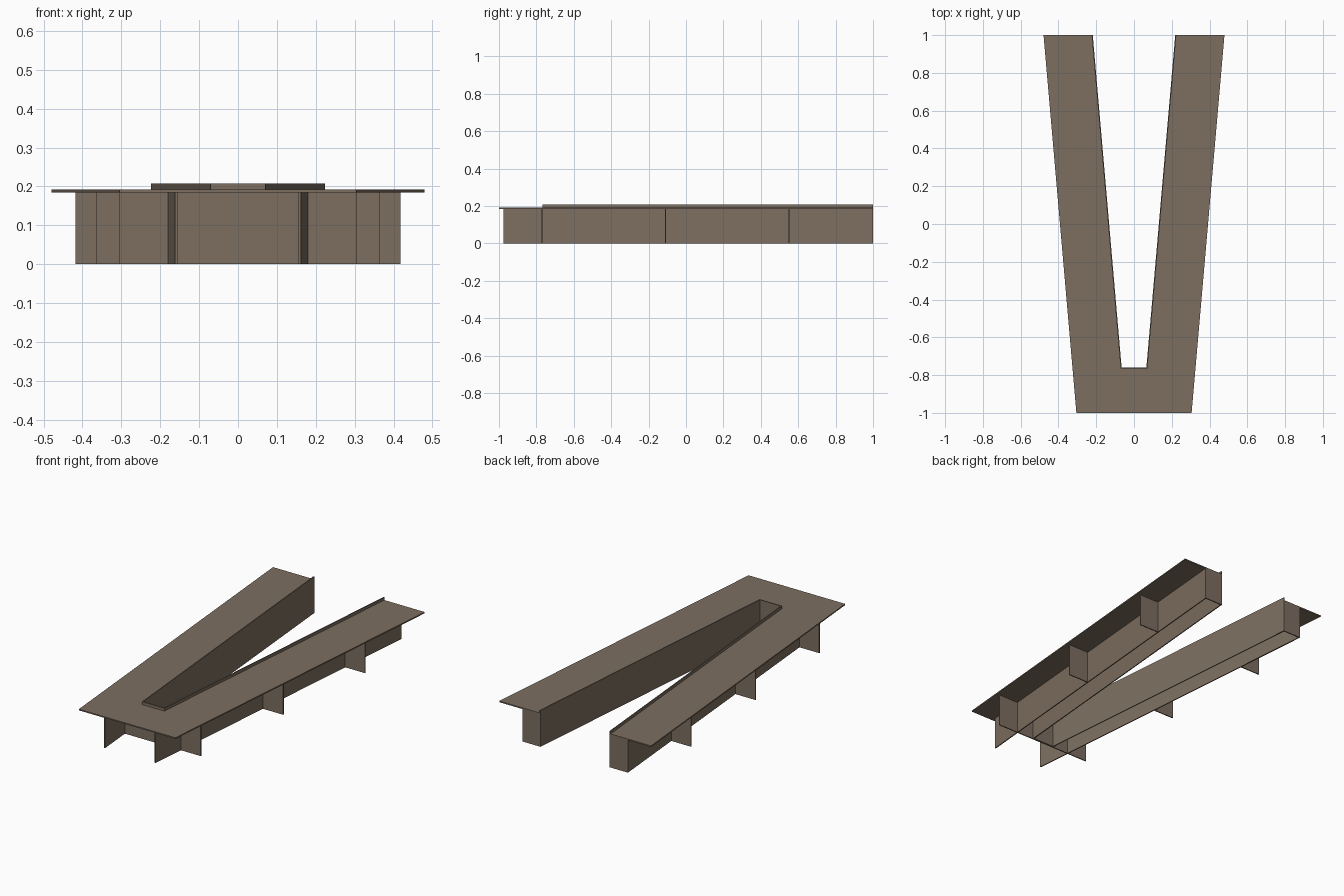
import bpy, bmesh

if "Cube" in bpy.data.objects:
    bpy.data.objects.remove(bpy.data.objects["Cube"])

TOP, UNDER, RIM = 0.192, 0.185, 0.208   # counter top, underside, rim height
T = 0.006                               # board thickness
SLOPE = 0.0868                          # outward splay of each arm

brown = bpy.data.materials.new("taupe_brown")
brown.diffuse_color = (0.205, 0.158, 0.118, 1)
brown.use_nodes = True
brown.node_tree.nodes["Principled BSDF"].inputs["Base Color"].default_value = brown.diffuse_color


def prism(name, pts, z0, z1, mirror=False):
    """Extrude a plan outline from z0 to z1, optionally mirrored across x."""
    bm = bmesh.new()
    face = bm.faces.new([bm.verts.new((x, y, z0)) for x, y in pts])
    up = bmesh.ops.extrude_face_region(bm, geom=[face])["geom"]
    for v in up:
        if isinstance(v, bmesh.types.BMVert):
            v.co.z = z1
    bmesh.ops.recalc_face_normals(bm, faces=bm.faces)
    me = bpy.data.meshes.new(name)
    bm.to_mesh(me)
    bm.free()
    me.materials.append(brown)
    ob = bpy.data.objects.new(name, me)
    bpy.context.collection.objects.link(ob)
    if mirror:
        m = ob.modifiers.new("mirror", "MIRROR")
        m.use_mirror_merge = False
    return ob


def splayed(name, x0, y0, y1, z1):
    """Long wall whose outer face starts at (x0, y0) and follows the splay."""
    x1 = x0 + SLOPE * (y1 - y0)
    prism(name, [(x0 - T, y0), (x0, y0), (x1, y1), (x1 - T, y1)], 0, z1, True)


def board(name, xa, xb, y, z1, mirror=True):
    """Straight crosswise board centred on y."""
    prism(name, [(xa, y - T / 2), (xb, y - T / 2), (xb, y + T / 2), (xa, y + T / 2)],
          0, z1, mirror)


# V-shaped counter top
half = [(0.305, -1), (0.479, 1), (0.222, 1), (0.07, -0.766)]
prism("counter_top", half + [(-x, y) for x, y in reversed(half)], UNDER, TOP)

# Long walls: the inner ones rise above the counter as a rim
splayed("inner_wall", 0.071, -0.766, 1.0, RIM)
splayed("outer_wall", 0.162, -0.975, 1.0, UNDER)

# Inner front wall with rim, and wide front panel
board("inner_front_wall", -0.071, 0.071, -0.763, RIM, False)
board("front_panel", -0.305, 0.305, -0.769, UNDER, False)

# Brackets outside each arm
for i, (y, x_out) in enumerate([(-0.11, 0.364), (0.55, 0.418)]):
    board(f"bracket_{i + 1}", 0.160 + SLOPE * (y + 0.975), x_out, y, UNDER)

# Rear end panels
board("rear_panel", 0.218, 0.331, 1.0 - T / 2, UNDER)
